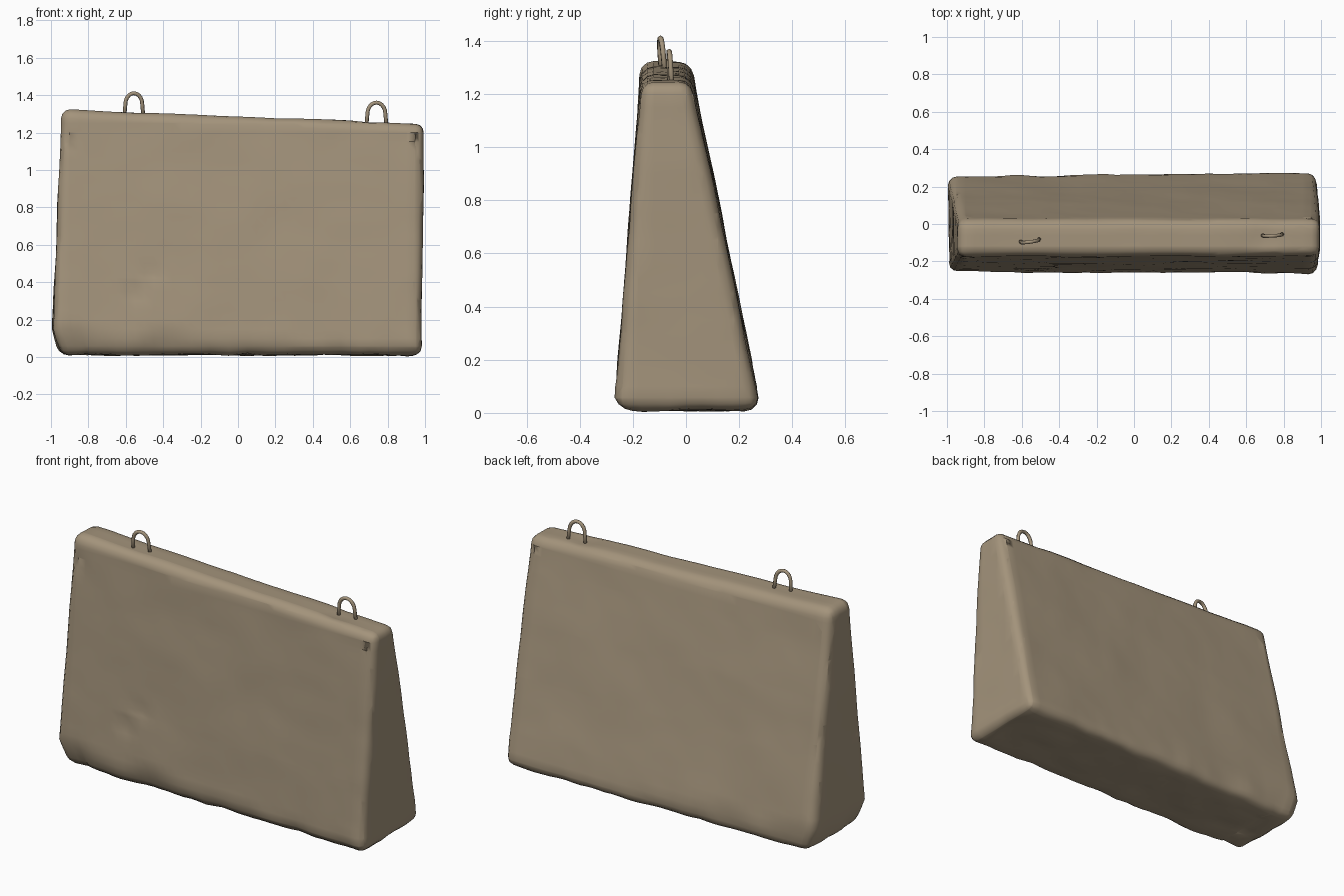
import bpy, bmesh, math
from mathutils import Vector, noise

cube = bpy.data.objects.get("Cube")
if cube:
    bpy.data.objects.remove(cube)

concrete = bpy.data.materials.new("weathered_concrete")
concrete.use_nodes = True
colour = (0.37, 0.295, 0.2, 1)
concrete.diffuse_color = colour
concrete.node_tree.nodes["Principled BSDF"].inputs["Base Color"].default_value = colour


def smoothstep(t):
    t = min(max(t, 0), 1)
    return t * t * (3 - 2 * t)


def add_object(name, bm):
    mesh = bpy.data.meshes.new(name)
    bm.to_mesh(mesh)
    bm.free()
    mesh.materials.append(concrete)
    obj = bpy.data.objects.new(name, mesh)
    bpy.context.collection.objects.link(obj)
    for poly in mesh.polygons:
        poly.use_smooth = True
    return obj


# Barrier block: tapered box, steeper at the front, top sloping down to +x
bm = bmesh.new()
bmesh.ops.create_cube(bm, size=2)
for v in bm.verts:
    left, back, top = v.co.x > 0, v.co.y > 0, v.co.z > 0
    if top:
        v.co = (1.0 if left else -0.945, 0.022 if back else -0.172, 1.25 if left else 1.325)
    else:
        v.co = (0.98 if left else -1.0, 0.285 if back else -0.272, 0.008)
bmesh.ops.bevel(bm, geom=bm.edges[:], offset=0.05, segments=3, profile=0.5, affect='EDGES')


# Even slices give the worn surface enough points
def slice_block(axis, start, stop, step):
    normal = Vector((0, 0, 0))
    normal[axis] = 1
    for i in range(1, round((stop - start) / step)):
        point = normal * (start + i * step)
        bmesh.ops.bisect_plane(bm, geom=bm.verts[:] + bm.edges[:] + bm.faces[:],
                               dist=0.002, plane_co=point, plane_no=normal)


slice_block(0, -1, 1, 0.05)
slice_block(1, -0.3, 0.3, 0.06)
slice_block(2, 0, 1.3, 0.05)
bm.normal_update()

# Wear: broad waves, chipped lower edges and local dents (centre, radius, depth)
dents = [((-0.55, -0.25, 0.34), 0.07, 0.02), ((-0.46, -0.24, 0.45), 0.06, 0.012),
         ((-0.9, -0.18, 1.17), 0.05, 0.015), ((0.7, -0.07, 1.27), 0.1, 0.008)]
moves = {}
for v in bm.verts:
    p = v.co.copy()
    n = v.normal
    edge = 1 - smoothstep(p.z / 0.2)
    wave = noise.noise(p * 3) * 0.006 + noise.noise(p * 9) * (0.002 + 0.007 * edge)
    q = p + n * (wave - 0.003)
    # the chipped band along the front grows towards -x
    band = 0.1 - 0.05 * p.x + 0.05 * noise.noise(Vector((p.x * 4, 3, 0)))
    drop = max(0, band - p.z)
    if p.y < -0.1:
        q.y += drop * 0.35
    elif p.y > 0.15:
        q.y -= drop * 0.2
    if p.x < -0.85:
        q.x += drop * 0.3
    for centre, radius, depth in dents:
        d = (p - Vector(centre)).length / radius
        q -= n * depth * (1 - smoothstep(d))
    q.z = max(q.z, 0)
    moves[v] = q
for v, q in moves.items():
    v.co = q
add_object("barrier_block", bm)


# Lifting loops: bent bar swept along an arch
def lifting_loop(name, base, top, half_width, lean, twist):
    rise = top[2] - base[2]
    path = []
    for i in range(-1, 12):
        a = math.pi * min(max(i, 0), 10) / 10
        side = -math.cos(a) * half_width
        height = rise * (0.45 + 0.55 * math.sin(a)) if 0 <= i <= 10 else -0.03
        if not 0 <= i <= 10:
            side *= 1.15
        path.append(Vector((base[0] + side, base[1] + side * twist + lean * height, base[2] + height)))
    bm = bmesh.new()
    rings = []
    across = Vector((-twist, 1, 0)).normalized()
    for i, p in enumerate(path):
        tangent = (path[min(i + 1, len(path) - 1)] - path[max(i - 1, 0)]).normalized()
        out = tangent.cross(across).normalized()
        rings.append([bm.verts.new(p + 0.0105 * (out * math.cos(k * math.pi / 3)
                                                 + across * math.sin(k * math.pi / 3)))
                      for k in range(6)])
    for a, b in zip(rings, rings[1:]):
        for k in range(6):
            bm.faces.new((a[k], a[(k + 1) % 6], b[(k + 1) % 6], b[k]))
    bm.faces.new(rings[0])
    bm.faces.new(rings[-1])
    bmesh.ops.recalc_face_normals(bm, faces=bm.faces[:])
    add_object(name, bm)


lifting_loop("right_lifting_loop", (-0.557, -0.088, 1.305), (0, 0, 1.41), 0.045, -0.08, 0.13)
lifting_loop("left_lifting_loop", (0.74, -0.058, 1.25), (0, 0, 1.36), 0.048, -0.05, 0.06)
